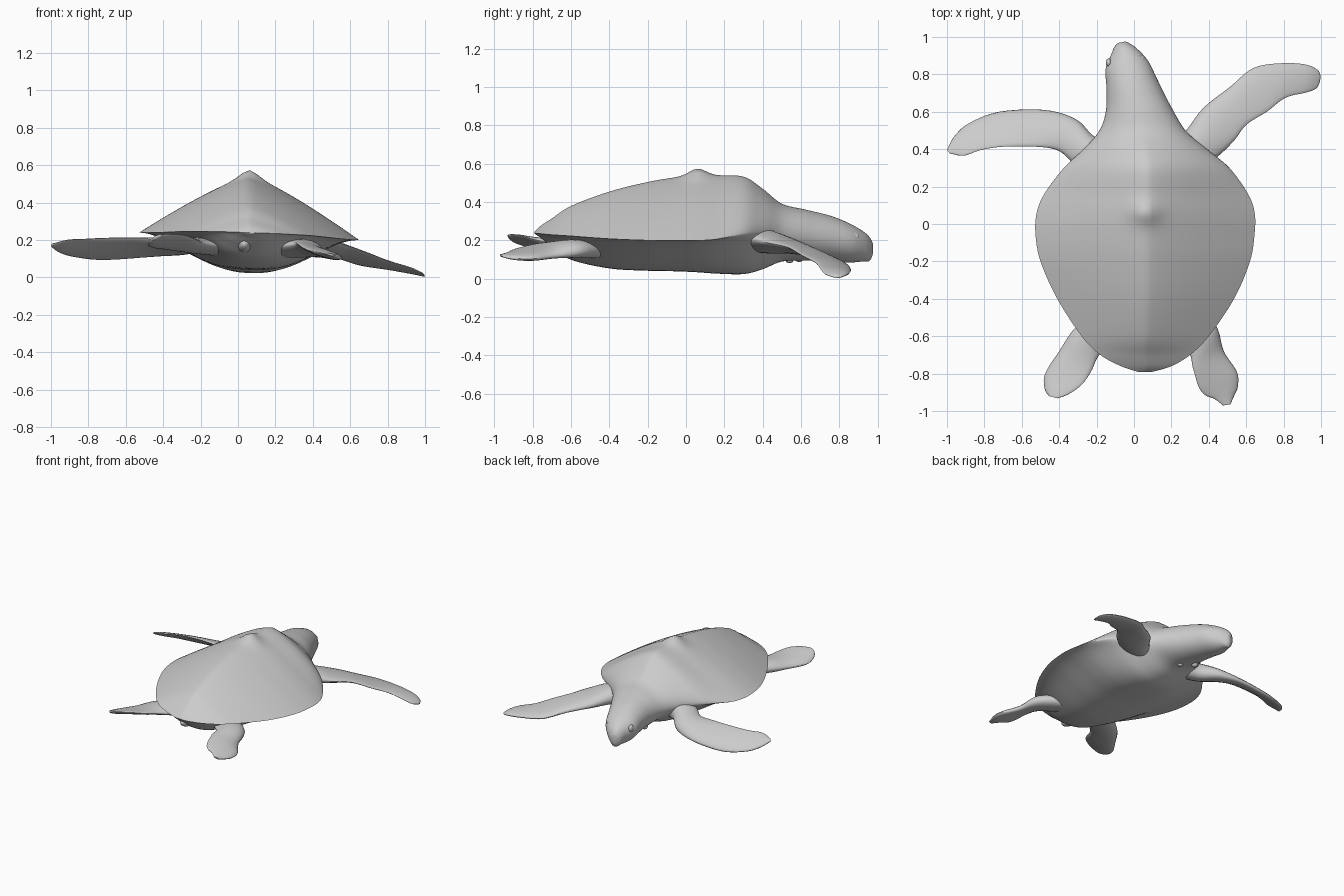
import bpy, bmesh, math
from mathutils import Vector

skin = bpy.data.materials.new("pale_grey")
skin.diffuse_color = (0.6, 0.6, 0.6, 1)


def spline(rows, steps):
    """Smoothly interpolate rows of numbers (Catmull-Rom)."""
    out = []
    for i in range(len(rows) - 1):
        a, b = rows[max(i - 1, 0)], rows[i]
        c, d = rows[i + 1], rows[min(i + 2, len(rows) - 1)]
        for s in range(steps):
            t = s / steps
            out.append([0.5 * (2 * q + (r - p) * t + (2 * p - 5 * q + 4 * r - w) * t * t
                        + (3 * q - p - 3 * r + w) * t ** 3) for p, q, r, w in zip(a, b, c, d)])
    return out + [list(rows[-1])]


def finish(obj, angle=60):
    obj.data.materials.append(skin)
    bpy.ops.object.select_all(action='DESELECT')
    obj.select_set(True)
    bpy.context.view_layer.objects.active = obj
    bpy.ops.object.shade_smooth_by_angle(angle=math.radians(angle))


def loft(name, rings):
    """Skin a list of equal-length closed rings and cap both ends."""
    bm = bmesh.new()
    vs = [[bm.verts.new(p) for p in ring] for ring in rings]
    n = len(vs[0])
    for a, b in zip(vs, vs[1:]):
        for i in range(n):
            j = (i + 1) % n
            bm.faces.new((a[i], a[j], b[j], b[i]))
    bm.faces.new(vs[0])
    bm.faces.new(vs[-1])
    bmesh.ops.recalc_face_normals(bm, faces=bm.faces)
    mesh = bpy.data.meshes.new(name)
    bm.to_mesh(mesh)
    bm.free()
    obj = bpy.data.objects.new(name, mesh)
    bpy.context.collection.objects.link(obj)
    finish(obj)


def body_ring(row, n=96):
    """Peaked shell section blending into a round neck section."""
    y, xl, xr, rim, top, bottom, rnd = row
    rnd = min(max(rnd, 0), 1)
    cx, half = (xl + xr) / 2, (xr - xl) / 2
    turn = 0.2 * min(max((y - 0.5) / 0.3, 0), 1)     # head turns to one side
    ring = []
    for i in range(n):
        a = 2 * math.pi * i / n
        c, s = math.cos(a), math.sin(a)
        u = min(abs(c), 1)
        if s >= 0:
            h = (1 - rnd) * (1 - u ** 1.25) + rnd * s
            z = rim + (top - rim) * h
        else:
            h = (1 - rnd) * 0.5 * (1 + math.cos(math.pi * u ** 1.3)) - rnd * s
            z = rim + (bottom - rim) * h
        z -= 0.02 * c * (1 - rnd) * half / 0.58      # slight sideways lean
        x = cx + half * c
        if s > 0:                                    # knob on the shell ridge
            z += 0.032 * math.exp(-((x - 0.06) / 0.07) ** 2 - ((y - 0.06) / 0.06) ** 2)
        ring.append((x, y + turn * half * c, z))
    return ring


# Shell, neck and head: y, left x, right x, rim z, top z, bottom z, roundness
body = [
    (-0.79, 0.02, 0.10, 0.24, 0.245, 0.235, 0),
    (-0.76, -0.07, 0.20, 0.24, 0.275, 0.215, 0),
    (-0.70, -0.18, 0.30, 0.238, 0.315, 0.165, 0),
    (-0.60, -0.28, 0.40, 0.235, 0.38, 0.10, 0),
    (-0.40, -0.41, 0.535, 0.225, 0.455, 0.055, 0),
    (-0.20, -0.50, 0.62, 0.22, 0.505, 0.043, 0),
    (-0.05, -0.527, 0.645, 0.22, 0.53, 0.04, 0),
    (0.06, -0.52, 0.645, 0.22, 0.542, 0.035, 0),
    (0.16, -0.48, 0.61, 0.225, 0.54, 0.028, 0.05),
    (0.30, -0.375, 0.51, 0.245, 0.533, 0.025, 0.25),
    (0.40, -0.27, 0.39, 0.25, 0.47, 0.05, 0.5),
    (0.50, -0.185, 0.275, 0.24, 0.392, 0.09, 0.85),
    (0.62, -0.15, 0.195, 0.225, 0.362, 0.095, 1),
    (0.75, -0.147, 0.125, 0.21, 0.33, 0.09, 1),
    (0.85, -0.152, 0.075, 0.195, 0.29, 0.085, 1),
    (0.92, -0.122, 0.02, 0.18, 0.25, 0.09, 1),
    (0.955, -0.105, -0.02, 0.165, 0.22, 0.092, 1),
    (0.972, -0.085, -0.045, 0.16, 0.19, 0.12, 1),
]
loft("shell_and_head", [body_ring(r) for r in spline(body, 6)])


def flipper(name, rows, n=20):
    """Rows: leading edge xyz, trailing edge xyz, thickness."""
    rings = []
    for r in spline(rows, 5):
        lead, trail, thick = Vector(r[:3]), Vector(r[3:6]), r[6]
        mid, half = (lead + trail) / 2, (lead - trail) / 2
        ring = []
        for i in range(n):
            a = 2 * math.pi * i / n
            c, s = math.cos(a), math.sin(a)
            ring.append(mid + half * c + Vector((0, 0, thick / 2 * s * (1 + 0.3 * c))))
        rings.append(ring)
    loft(name, rings)


flipper("front_flipper_left", [
    (-0.04, 0.42, 0.20, -0.10, 0.24, 0.22, 0.14),
    (-0.20, 0.46, 0.185, -0.30, 0.31, 0.215, 0.13),
    (-0.31, 0.56, 0.15, -0.40, 0.39, 0.20, 0.09),
    (-0.48, 0.61, 0.12, -0.52, 0.413, 0.21, 0.055),
    (-0.72, 0.60, 0.10, -0.70, 0.413, 0.21, 0.045),
    (-0.88, 0.54, 0.115, -0.82, 0.395, 0.205, 0.035),
    (-0.96, 0.47, 0.14, -0.91, 0.365, 0.20, 0.03),
    (-1.0, 0.395, 0.17, -0.985, 0.378, 0.18, 0.015),
])
flipper("front_flipper_right", [
    (0.12, 0.38, 0.21, 0.22, 0.22, 0.21, 0.14),
    (0.26, 0.48, 0.19, 0.42, 0.34, 0.205, 0.12),
    (0.37, 0.62, 0.16, 0.53, 0.44, 0.185, 0.075),
    (0.51, 0.73, 0.12, 0.60, 0.53, 0.165, 0.05),
    (0.64, 0.835, 0.075, 0.71, 0.60, 0.125, 0.04),
    (0.80, 0.86, 0.05, 0.81, 0.675, 0.085, 0.035),
    (0.92, 0.852, 0.03, 0.92, 0.703, 0.05, 0.03),
    (0.98, 0.825, 0.015, 0.975, 0.725, 0.025, 0.02),
    (0.998, 0.795, 0.008, 0.995, 0.765, 0.012, 0.012),
])
flipper("rear_flipper_left", [
    (-0.14, -0.40, 0.16, 0.00, -0.54, 0.16, 0.09),
    (-0.31, -0.55, 0.17, -0.17, -0.68, 0.18, 0.08),
    (-0.40, -0.68, 0.165, -0.23, -0.79, 0.205, 0.055),
    (-0.475, -0.80, 0.17, -0.28, -0.86, 0.225, 0.04),
    (-0.478, -0.88, 0.19, -0.35, -0.91, 0.23, 0.03),
    (-0.455, -0.92, 0.21, -0.41, -0.932, 0.228, 0.015),
])
flipper("rear_flipper_right", [
    (0.26, -0.40, 0.15, 0.10, -0.54, 0.16, 0.09),
    (0.43, -0.53, 0.145, 0.28, -0.67, 0.175, 0.09),
    (0.48, -0.68, 0.12, 0.315, -0.77, 0.18, 0.055),
    (0.55, -0.79, 0.105, 0.345, -0.87, 0.16, 0.045),
    (0.555, -0.87, 0.105, 0.38, -0.915, 0.145, 0.035),
    (0.535, -0.92, 0.11, 0.43, -0.935, 0.135, 0.025),
    (0.515, -0.965, 0.12, 0.475, -0.97, 0.125, 0.012),
])


def blob(name, loc, scale):
    bpy.ops.mesh.primitive_uv_sphere_add(segments=24, ring_count=12, location=loc)
    obj = bpy.context.object
    obj.name = name
    obj.scale = scale
    finish(obj)


# Eyes, stubby tail and small throat bumps
blob("eye_right", (0.04, 0.88, 0.217), (0.018, 0.024, 0.026))
blob("eye_left", (-0.135, 0.862, 0.217), (0.016, 0.022, 0.026))
blob("tail", (0.035, -0.62, 0.18), (0.045, 0.12, 0.05))
blob("throat_bump_front", (-0.06, 0.59, 0.108), (0.022, 0.026, 0.02))
blob("throat_bump_back", (0.03, 0.54, 0.096), (0.018, 0.02, 0.014))
